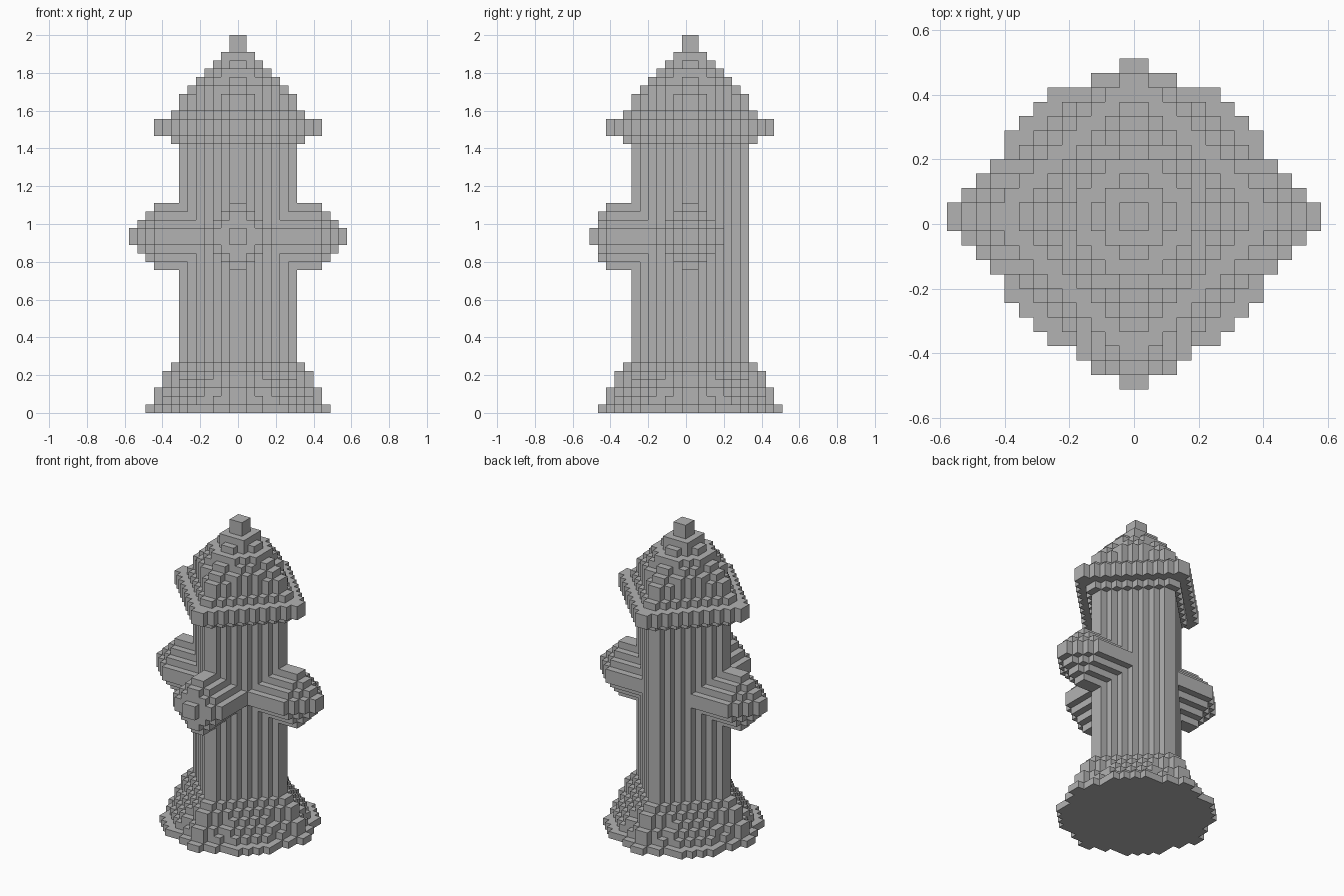
import bpy, bmesh
from mathutils import Vector

cube = bpy.data.objects.get("Cube")
if cube:
    bpy.data.objects.remove(cube, do_unlink=True)

UNIT = 2 / 45                      # edge of one block
AXIS_Y = UNIT / 2                  # the upright axis sits half a block behind centre

grey = bpy.data.materials.new("cast_grey")
grey.use_nodes = True
colour = (0.45, 0.45, 0.45, 1)
grey.diffuse_color = colour
grey.node_tree.nodes["Principled BSDF"].inputs["Base Color"].default_value = colour


def slab(reach, power=1, radius=None):
    """Block cells of a rounded diamond whose four tips touch the reach."""
    radius = reach if radius is None else radius
    cells = []
    for i in range(-reach, reach):
        for j in range(-reach, reach):
            a, b = abs(i + 0.5), abs(j + 0.5)
            if min(a, b) < 1 or a ** power + b ** power <= radius ** power + 1e-6:
                cells.append((i, j))
    return cells


def stack(start, layers):
    """Pile slabs upwards; each layer is (height, reach, power, radius)."""
    blocks, z = set(), start
    for height, *shape in layers:
        for _ in range(height):
            blocks |= {(i, j, z) for i, j in slab(*shape)}
            z += 1
    return blocks


def nozzle(sections, place):
    """Diamond bar along one direction; sections are (from, to, reach)."""
    return {place(d, i, j + 21) for a, b, reach in sections
            for d in range(a, b) for i, j in slab(reach)}


side = [(0, 10, 4), (10, 11, 3), (11, 12, 2), (12, 13, 1)]
front = [(0, 10, 4), (10, 11, 3), (11, 12, 1)]

parts = {
    # round foot that narrows into the diamond barrel
    "base": stack(0, [(1, 11, 2.1, 10), (1, 10, 1.6, 9.6), (1, 10, 1.35, 9.6),
                      (1, 9, 1.2, 9), (1, 9, 1.1, 8.8), (1, 8)]),
    "barrel": stack(6, [(26, 7)]),
    "cap_flange": stack(32, [(1, 8), (2, 10), (1, 8)]),
    # domed bonnet with tips, then the operating nut
    "bonnet": stack(36, [(2, 7, 1.2, 7), (1, 6, 1.5, 5.8), (1, 5, 1.6, 4.9),
                         (1, 4, 1.7, 4), (1, 3, 1.8, 3), (1, 2, 2, 2.2)]),
    "top_nut": stack(43, [(2, 1)]),
    "left_nozzle": nozzle(side, lambda d, i, z: (d, i, z)),
    "right_nozzle": nozzle(side, lambda d, i, z: (-1 - d, i, z)),
    "front_nozzle": nozzle(front, lambda d, i, z: (i, -1 - d, z)),
}

# each block belongs to the first part that claims it
solid = set()
for name, blocks in parts.items():
    blocks -= solid
    solid |= blocks


def build(name, blocks):
    """Make the exposed block faces of one part."""
    bm = bmesh.new()
    corners = {}

    def corner(p):
        key = tuple(round(c) for c in p)
        if key not in corners:
            x, y, z = key
            corners[key] = bm.verts.new((x * UNIT, y * UNIT + AXIS_Y, z * UNIT))
        return corners[key]

    for block in sorted(blocks):
        centre = Vector(block) + Vector((0.5, 0.5, 0.5))
        for axis in range(3):
            for sign in (-1, 1):
                n, u = Vector(), Vector()
                n[axis] = sign
                if tuple(int(c) for c in Vector(block) + n) in solid:
                    continue
                u[(axis + 1) % 3] = 1
                v = n.cross(u)
                bm.faces.new([corner(centre + (n + a * u + b * v) / 2)
                              for a, b in ((-1, -1), (1, -1), (1, 1), (-1, 1))])
    # merge neighbouring flat faces
    bmesh.ops.dissolve_limit(bm, angle_limit=0.01, verts=bm.verts[:], edges=bm.edges[:])
    mesh = bpy.data.meshes.new(name)
    bm.to_mesh(mesh)
    bm.free()
    mesh.materials.append(grey)
    obj = bpy.data.objects.new(name, mesh)
    bpy.context.collection.objects.link(obj)


for name, blocks in parts.items():
    build(name, blocks)
